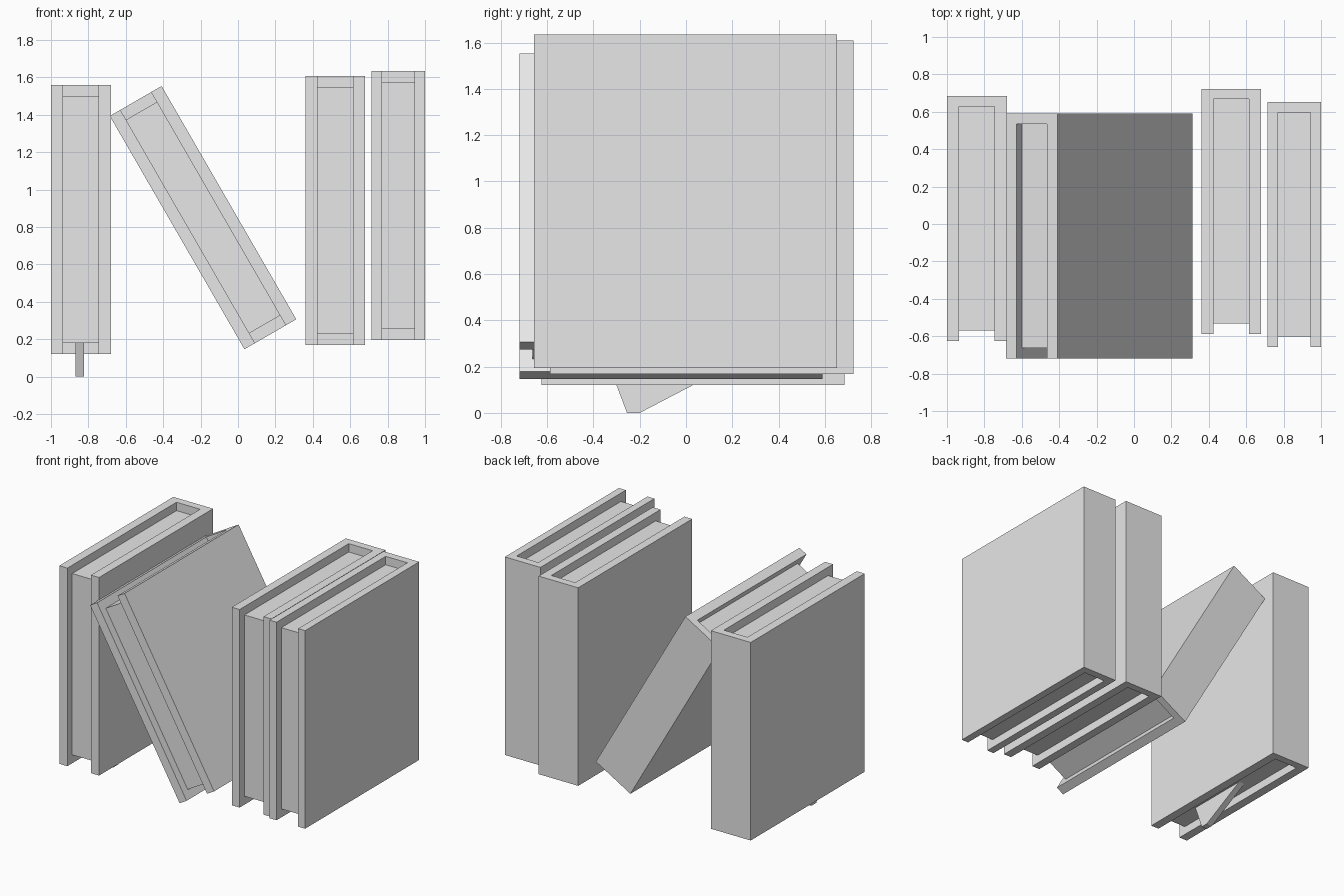
import bpy
import bmesh
import math
from mathutils import Matrix

default = bpy.data.objects.get("Cube")
if default:
    bpy.data.objects.remove(default, do_unlink=True)

# One plain grey for everything
grey = bpy.data.materials.new("light_grey")
grey.use_nodes = True
grey.diffuse_color = (0.8, 0.8, 0.8, 1)
grey.node_tree.nodes["Principled BSDF"].inputs["Base Color"].default_value = (0.8, 0.8, 0.8, 1)


def prism(name, outline, depth, to_world):
    """Extrude a flat outline by depth, centred on its plane, then place it."""
    bm = bmesh.new()
    face = bm.faces.new([bm.verts.new((u, v, -depth / 2)) for u, v in outline])
    new = bmesh.ops.extrude_face_region(bm, geom=[face])["geom"]
    bmesh.ops.translate(bm, vec=(0, 0, depth),
                        verts=[e for e in new if isinstance(e, bmesh.types.BMVert)])
    bmesh.ops.recalc_face_normals(bm, faces=bm.faces)
    mesh = bpy.data.meshes.new(name)
    bm.to_mesh(mesh)
    bm.free()
    mesh.materials.append(grey)
    obj = bpy.data.objects.new(name, mesh)
    bpy.context.collection.objects.link(obj)
    obj.matrix_world = to_world
    return obj


def book(name, centre, width, board, tilt=0):
    """U-shaped cover with its spine at the back, and a recessed page block."""
    length, height, inset = 1.31, 1.44, 0.056
    w, d = width / 2, length / 2
    iw, back, front = w - board, d - inset, -d + inset
    place = Matrix.Translation(centre) @ Matrix.Rotation(math.radians(tilt), 4, 'Y')
    cover = [(-w, -d), (-iw, -d), (-iw, back), (iw, back),
             (iw, -d), (w, -d), (w, d), (-w, d)]
    pages = [(-iw, front), (iw, front), (iw, back), (-iw, back)]
    prism(name + "_cover", cover, height, place)
    prism(name + "_pages", pages, height - 0.122, place)


book("left_end_book", (-0.84, 0.03, 0.84), 0.32, 0.065)
book("leaning_book", (-0.187, -0.065, 0.85), 0.32, 0.065, tilt=-30)
book("inner_book", (0.52, 0.068, 0.888), 0.318, 0.063)
book("outer_book", (0.857, -0.002, 0.915), 0.286, 0.056)

# Bookmark hanging below the first book: outline in y and z, extruded along x
mark = [(-0.325, 0.185), (-0.255, 0), (-0.2, 0), (0.155, 0.185)]
yz_to_world = Matrix(((0, 0, 1, -0.847), (1, 0, 0, 0), (0, 1, 0, 0), (0, 0, 0, 1)))
prism("bookmark", mark, 0.046, yz_to_world)
